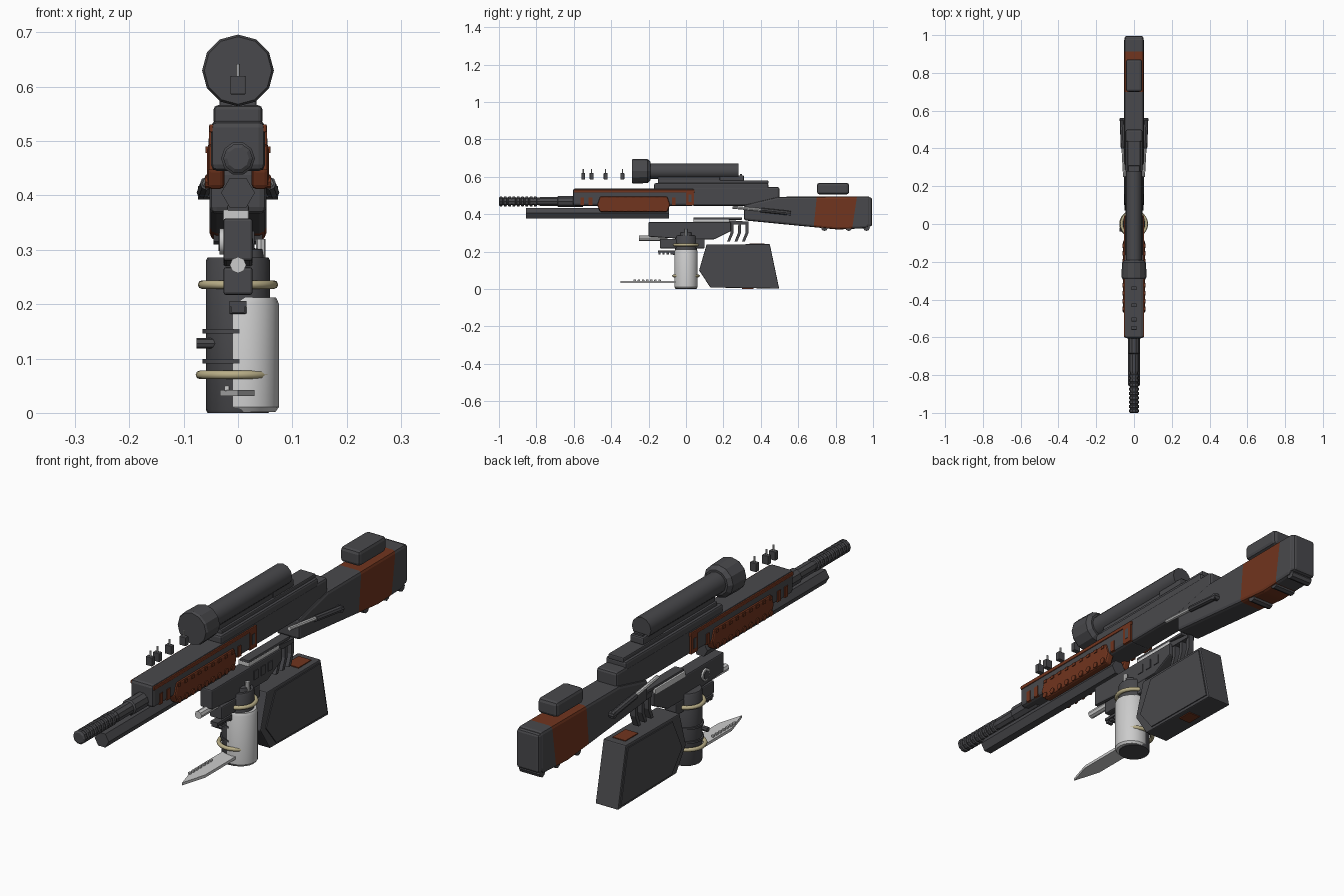
import bpy, bmesh, math
from mathutils import Vector, Matrix

cube = bpy.data.objects.get("Cube")
if cube:
    bpy.data.objects.remove(cube, do_unlink=True)


def material(name, rgb):
    m = bpy.data.materials.new(name)
    m.use_nodes = True
    m.diffuse_color = (*rgb, 1)
    m.node_tree.nodes["Principled BSDF"].inputs["Base Color"].default_value = (*rgb, 1)
    return m


DARK = material("dark grey metal", (0.066, 0.066, 0.072))
LIGHT = material("light steel", (0.6, 0.6, 0.6))
BROWN = material("brown wood", (0.165, 0.035, 0.013))
TAN = material("tan cord", (0.48, 0.42, 0.24))


def finish(name, bm, mats, smooth=False):
    bmesh.ops.recalc_face_normals(bm, faces=bm.faces)
    me = bpy.data.meshes.new(name)
    bm.to_mesh(me)
    bm.free()
    for m in mats if isinstance(mats, list) else [mats]:
        me.materials.append(m)
    ob = bpy.data.objects.new(name, me)
    bpy.context.collection.objects.link(ob)
    if smooth:
        bpy.ops.object.select_all(action='DESELECT')
        ob.select_set(True)
        bpy.context.view_layer.objects.active = ob
        bpy.ops.object.shade_smooth_by_angle(angle=math.radians(35))
    return ob


def soften(bm, width):
    if width:
        bmesh.ops.bevel(bm, geom=bm.edges[:], offset=width, segments=2,
                        profile=0.5, affect='EDGES', clamp_overlap=True)


def box(name, x, y, z, mat, bevel=0.0):
    bm = bmesh.new()
    bmesh.ops.create_cube(bm, size=1)
    for v in bm.verts:
        for i, (a, b) in enumerate((x, y, z)):
            v.co[i] = a if v.co[i] < 0 else b
    soften(bm, bevel)
    return finish(name, bm, mat)


def prism_mesh(profile, x0, x1, bevel=0.0):
    """Side profile of (y, z) points pulled across x."""
    bm = bmesh.new()
    face = bm.faces.new([bm.verts.new((x0, y, z)) for y, z in profile])
    new = bmesh.ops.extrude_face_region(bm, geom=[face])["geom"]
    bmesh.ops.translate(bm, vec=(x1 - x0, 0, 0),
                        verts=[g for g in new if isinstance(g, bmesh.types.BMVert)])
    bmesh.ops.recalc_face_normals(bm, faces=bm.faces)
    soften(bm, bevel)
    return bm


def prism(name, profile, x0, x1, mat, bevel=0.0):
    return finish(name, prism_mesh(profile, x0, x1, bevel), mat)


def lathe(name, start, end, rings, mat, sides=12, smooth=True):
    """Rings of (fraction along start-end, radius)."""
    a, b = Vector(start), Vector(end)
    d = (b - a).normalized()
    u = Vector((1, 0, 0)) if abs(d.x) < 0.9 else Vector((0, 1, 0))
    u = (u - d * u.dot(d)).normalized()
    w = d.cross(u)
    bm = bmesh.new()
    loops = []
    for t, r in rings:
        loops.append([bm.verts.new(a.lerp(b, t) + r * (u * math.cos(k * math.tau / sides)
                      + w * math.sin(k * math.tau / sides))) for k in range(sides)])
    for p, q in zip(loops, loops[1:]):
        for k in range(sides):
            j = (k + 1) % sides
            bm.faces.new((p[k], p[j], q[j], q[k]))
    bm.faces.new(loops[0])
    bm.faces.new(loops[-1])
    return finish(name, bm, mat, smooth)


def rod(name, start, end, r, mat, sides=12, smooth=True):
    return lathe(name, start, end, [(0, r), (1, r)], mat, sides, smooth)


# Barrel with ribbed end, and the hexagonal tube below it
ribs = [(0, 0.02)]
for i in range(9):
    t = 0.02 + i * 0.1
    ribs += [(t, 0.027), (t + 0.055, 0.027), (t + 0.065, 0.021), (t + 0.09, 0.021)]
lathe("ribbed_muzzle", (0, -1, 0.468), (0, -0.77, 0.468), ribs + [(1, 0.025)], DARK, 10, False)
lathe("barrel", (0, -0.78, 0.468), (0, -0.55, 0.468), [(0, 0.025), (0.4, 0.025), (0.42, 0.031), (1, 0.031)], DARK, 10)
rod("lower_tube", (0, -0.855, 0.405), (0, -0.09, 0.405), 0.031, DARK, 6, False)

# Fore-end with brown trim and side grips
box("fore_end", (-0.05, 0.05), (-0.605, 0.045), (0.445, 0.537), DARK, 0.012)
for s in (-1, 1):
    side = "left" if s > 0 else "right"
    xs = sorted((s * 0.042, s * 0.053))
    box(side + "_fore_end_stripe", xs, (-0.6, 0.045), (0.516, 0.531), BROWN, 0.003)
    for i, (y0, y1) in enumerate([(-0.565, -0.545), (-0.52, -0.5), (-0.075, -0.055), (0.0, 0.042)]):
        box(f"{side}_trim_post_{i}", xs, (y0, y1), (0.447, 0.49 if i < 3 else 0.52), BROWN)
    box(side + "_trim_slot", sorted((s * 0.05, s * 0.0545)), (0.013, 0.029), (0.465, 0.505), DARK)
    grip = [(-0.475, 0.45), (-0.46, 0.495), (-0.1, 0.495), (-0.085, 0.45), (-0.1, 0.412), (-0.46, 0.412)]
    prism(side + "_grip_panel", grip, *sorted((s * 0.025, s * 0.057)), BROWN, 0.008)
    for i in range(9):
        y = -0.45 + i * 0.042
        rod(f"{side}_grip_bump_{i}", (s * 0.04, y, 0.425), (s * 0.061, y, 0.425), 0.012, BROWN, 8)
        box(f"{side}_grip_notch_{i}", sorted((s * 0.05, s * 0.06)), (y - 0.008, y + 0.008), (0.478, 0.49), BROWN)

# Receiver and top rail
prism("receiver", [(0.03, 0.445), (0.36, 0.445), (0.5, 0.48), (0.5, 0.545), (0.03, 0.545)], -0.045, 0.045, DARK, 0.01)
box("receiver_cover", (-0.045, 0.045), (-0.17, 0.44), (0.53, 0.566), DARK, 0.008)
box("top_rail", (-0.034, 0.034), (-0.15, 0.44), (0.56, 0.58), DARK, 0.004)

# Sight tube with faceted bell
lathe("sight_bell", (0, -0.29, 0.63), (0, -0.19, 0.63), [(0, 0.062), (0.08, 0.066), (0.85, 0.064), (1, 0.05)], DARK, 12, False)
rod("sight_tube", (0, -0.2, 0.63), (0, 0.28, 0.63), 0.042, DARK, 12)
box("sight_base", (-0.025, 0.025), (-0.15, 0.27), (0.572, 0.605), DARK, 0.004)
box("sight_rear_mount", (-0.03, 0.03), (0.18, 0.31), (0.578, 0.608), DARK, 0.006)
for i in range(4):
    box(f"rear_mount_rib_{i}", (-0.02, 0.02), (0.23 + i * 0.02, 0.24 + i * 0.02), (0.605, 0.614), DARK)

# Row of small pegs above the fore-end
for i, y in enumerate((-0.55, -0.505, -0.43, -0.34)):
    box(f"peg_body_{i}", (-0.014, 0.014), (y - 0.01, y + 0.01), (0.586, 0.62), DARK, 0.002)
    rod(f"peg_pin_{i}", (0, y, 0.615), (0, y, 0.642), 0.004, LIGHT, 6)

# Stock, with a brown band between two slanted cuts
stock = prism_mesh([(0.31, 0.45), (0.31, 0.367), (0.81, 0.318), (0.965, 0.325),
                    (0.985, 0.345), (0.985, 0.495), (0.49, 0.493)], -0.052, 0.052, 0.012)
cuts = [((0, 0.69, 0.4), (0, 1, -0.1)), ((0, 0.9, 0.4), (0, 1, -0.15))]
for co, no in cuts:
    bmesh.ops.bisect_plane(stock, geom=stock.verts[:] + stock.edges[:] + stock.faces[:], plane_co=co, plane_no=no)
for f in stock.faces:
    front, back = [(f.calc_center_median() - Vector(co)).dot(Vector(no)) for co, no in cuts]
    f.material_index = 1 if front > 0 > back else 0
finish("stock", stock, [DARK, BROWN])
box("butt_pad", (-0.05, 0.05), (0.955, 0.995), (0.335, 0.49), DARK, 0.01)
box("cheek_rest", (-0.043, 0.043), (0.7, 0.872), (0.506, 0.567), DARK, 0.013)
for i, y in enumerate((0.74, 0.87, 0.965)):
    rod(f"stock_foot_{i}", (-0.045, y, 0.328), (0.045, y, 0.328), 0.018, DARK, 8)

# Folding levers on both sides of the stock
for s in (-1, 1):
    side = "left" if s > 0 else "right"
    rod(side + "_lever_rod", (s * 0.05, 0.25, 0.437), (s * 0.062, 0.47, 0.416), 0.008, LIGHT, 8)
    rod(side + "_lever_end", (s * 0.058, 0.4, 0.422), (s * 0.064, 0.56, 0.405), 0.012, DARK, 8)
    rod(side + "_lever_knob", (s * 0.045, 0.55, 0.405), (s * 0.074, 0.55, 0.405), 0.012, DARK, 8)

# Trigger unit
prism("trigger_housing", [(-0.2, 0.28), (-0.2, 0.358), (0.24, 0.358), (0.24, 0.31),
                          (0.15, 0.265), (0.02, 0.265)], -0.027, 0.027, DARK, 0.005)
box("lower_slide", (-0.027, 0.027), (-0.14, 0.1), (0.217, 0.268), DARK, 0.005)
rod("front_pin", (0, -0.25, 0.272), (0, -0.1, 0.272), 0.015, LIGHT, 8)
box("bolt_plate", (-0.028, 0.02), (0.04, 0.23), (0.352, 0.374), LIGHT, 0.003)
box("bolt_cap", (-0.02, 0.02), (0.04, 0.3), (0.37, 0.382), DARK, 0.003)
prism("trigger_arm", [(0.2, 0.37), (0.33, 0.36), (0.33, 0.345), (0.2, 0.345)], -0.016, 0.016, DARK)
for i in range(3):
    y = 0.22 + i * 0.04
    prism(f"trigger_bar_{i}", [(y, 0.255), (y + 0.015, 0.255), (y + 0.034, 0.30), (y + 0.034, 0.36),
                               (y + 0.02, 0.36), (y + 0.018, 0.30)], -0.012, 0.012, DARK)
for i in range(3):
    box(f"housing_slot_{i}", (0.02, 0.03), (0.06 + i * 0.045, 0.085 + i * 0.045), (0.3, 0.335), DARK)
rod("housing_ring", (-0.034, -0.08, 0.315), (-0.02, -0.08, 0.315), 0.024, LIGHT, 12)
rod("housing_ring_core", (-0.036, -0.08, 0.315), (-0.02, -0.08, 0.315), 0.017, DARK, 12)
box("slide_rail", (-0.016, 0.016), (-0.15, 0.0), (0.195, 0.206), DARK)
for i in range(4):
    box(f"slide_rail_tooth_{i}", (-0.012, 0.012), (-0.148 + i * 0.022, -0.136 + i * 0.022), (0.185, 0.198), DARK)

# Box magazine with brown plates at top and bottom
prism("magazine", [(0.11, 0.238), (0.448, 0.24), (0.498, 0.002), (0.13, 0.008), (0.07, 0.1)], -0.05, 0.05, DARK, 0.004)
prism("magazine_side_panel", [(0.16, 0.225), (0.44, 0.228), (0.485, 0.014), (0.165, 0.018), (0.1, 0.1)], -0.054, 0.054, DARK)
box("magazine_top_plate", (-0.028, 0.028), (0.34, 0.42), (0.238, 0.243), BROWN)
box("magazine_bottom_plate", (-0.02, 0.03), (0.3, 0.36), (0.001, 0.006), BROWN)

# Canister: dark core, light shell on the left side, cords and clips
lathe("canister_core", (0, 0, 0), (0, 0, 0.286), [(0, 0.056), (0.02, 0.059), (0.98, 0.059), (1, 0.056)], DARK, 20)
lathe("canister_neck", (0.015, 0, 0.28), (0.015, 0, 0.322), [(0, 0.035), (0.5, 0.032), (0.55, 0.014), (1, 0.012)], DARK, 12)
lathe("canister_shell", (0.013, 0, 0.002), (0.013, 0, 0.212), [(0, 0.056), (0.04, 0.062), (0.95, 0.062), (1, 0.057)], LIGHT, 20)
rod("canister_lug", (0.042, 0, 0.27), (0.042, 0, 0.32), 0.009, LIGHT, 8)
for name, x, z in (("upper_cord", 0, 0.236), ("lower_cord", -0.004, 0.07)):
    bpy.ops.mesh.primitive_torus_add(major_segments=28, minor_segments=8, major_radius=0.066,
                                     minor_radius=0.008, location=(x, 0, z))
    cord = bpy.context.object
    cord.name = name
    cord.data.materials.append(TAN)
    bpy.ops.object.shade_smooth_by_angle(angle=math.radians(60))
for i, z in enumerate((0.095, 0.15)):
    rod(f"canister_band_{i}", (-0.004, 0, z - 0.004), (-0.004, 0, z + 0.004), 0.0615, DARK, 20)
rod("canister_clip", (-0.076, -0.03, 0.128), (-0.03, -0.03, 0.128), 0.01, DARK, 8)
box("canister_latch", (-0.016, 0.016), (-0.07, -0.04), (0.182, 0.205), DARK, 0.003)

# Flat blade with a row of teeth
bm = bmesh.new()
outline = [(-0.033, -0.05), (-0.033, -0.24), (0.0, -0.35), (0.03, -0.25), (0.03, -0.05)]
face = bm.faces.new([bm.verts.new((x, y, 0.031)) for x, y in outline])
new = bmesh.ops.extrude_face_region(bm, geom=[face])["geom"]
bmesh.ops.translate(bm, vec=(0, 0, 0.011), verts=[g for g in new if isinstance(g, bmesh.types.BMVert)])
finish("blade", bm, LIGHT)
for i in range(7):
    y = -0.28 + i * 0.022
    box(f"blade_tooth_{i}", (-0.025, -0.016), (y, y + 0.013), (0.04, 0.05), LIGHT, 0.002)
